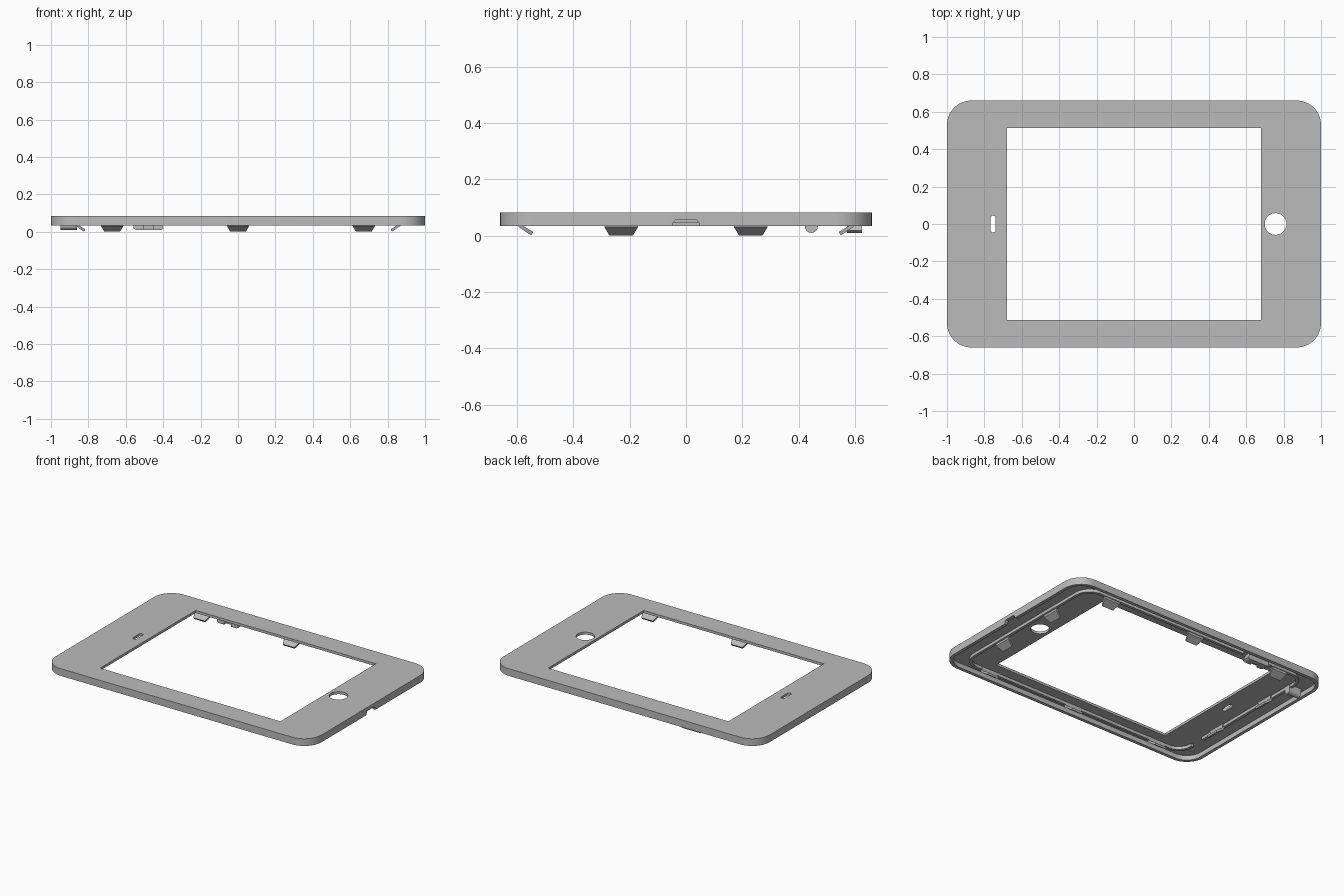
import bpy, bmesh, math
from mathutils import Matrix, Vector

if "Cube" in bpy.data.objects:
    bpy.data.objects.remove(bpy.data.objects["Cube"], do_unlink=True)

grey = bpy.data.materials.new("mid_grey")
grey.use_nodes = True
grey.diffuse_color = (0.5, 0.5, 0.5, 1)
grey.node_tree.nodes["Principled BSDF"].inputs["Base Color"].default_value = grey.diffuse_color

BOTTOM, CEILING, TOP = 0.034, 0.066, 0.083
AXES = {"x": lambda a, b, h: (h, a, b), "y": lambda a, b, h: (a, h, b), "z": lambda a, b, h: (a, b, h)}


def rounded(cx, cy, hx, hy, r, n=10):
    """Outline of a rounded rectangle, counter-clockwise."""
    pts = []
    for k, (sx, sy) in enumerate([(1, 1), (-1, 1), (-1, -1), (1, -1)]):
        for i in range(n + 1):
            a = math.pi / 2 * (k + i / n)
            p = (cx + sx * (hx - r) + r * math.cos(a), cy + sy * (hy - r) + r * math.sin(a))
            if not pts or math.dist(p, pts[-1]) > 1e-5:
                pts.append(p)
    if math.dist(pts[0], pts[-1]) < 1e-5:
        pts.pop()
    return pts


def box(cx, cy, hx, hy):
    return [(cx - hx, cy - hy), (cx + hx, cy - hy), (cx + hx, cy + hy), (cx - hx, cy + hy)]


def prism(name, pts, lo, hi, axis="z"):
    """Extrude a flat outline along an axis."""
    bm = bmesh.new()
    face = bm.faces.new([bm.verts.new(AXES[axis](a, b, lo)) for a, b in pts])
    ext = bmesh.ops.extrude_face_region(bm, geom=[face])
    verts = [v for v in ext["geom"] if isinstance(v, bmesh.types.BMVert)]
    bmesh.ops.translate(bm, verts=verts, vec=AXES[axis](0, 0, hi - lo))
    bmesh.ops.recalc_face_normals(bm, faces=bm.faces)
    return link(name, bm)


def link(name, bm):
    mesh = bpy.data.meshes.new(name)
    bm.to_mesh(mesh)
    bm.free()
    ob = bpy.data.objects.new(name, mesh)
    bpy.context.collection.objects.link(ob)
    return ob


def finish(ob, cutters=()):
    """Apply cuts and modifiers, then colour and shade the part."""
    for c in cutters:
        mod = ob.modifiers.new("cut", "BOOLEAN")
        mod.operation, mod.solver, mod.object = "DIFFERENCE", "EXACT", c
    bpy.context.view_layer.update()
    dg = bpy.context.evaluated_depsgraph_get()
    mesh = bpy.data.meshes.new_from_object(ob.evaluated_get(dg))
    ob.modifiers.clear()
    ob.data = mesh
    mesh.materials.clear()
    mesh.materials.append(grey)
    mesh.shade_smooth()
    mesh.set_sharp_from_angle(angle=math.radians(30))
    for c in cutters:
        bpy.data.objects.remove(c, do_unlink=True)


# Bezel: rounded slab hollowed from below, with window, button hole, slot and edge notch
bezel = prism("bezel", rounded(0, 0, 1, 0.66, 0.13, 12), BOTTOM, TOP)
finish(bezel, [
    prism("cavity", rounded(0, 0, 0.978, 0.638, 0.108, 12), 0, CEILING),
    prism("window", box(0, 0, 0.678, 0.513), 0, 0.2),
    prism("button_hole", rounded(0.757, 0, 0.058, 0.058, 0.058), 0, 0.2),
    prism("speaker_slot", rounded(-0.753, 0, 0.0135, 0.045, 0.013, 5), 0, 0.2),
    prism("notch", [(-0.05, 0), (0.05, 0), (0.047, 0.045), (0.036, 0.058),
                    (-0.036, 0.058), (-0.047, 0.045)], 0.9, 1.1, "x"),
])

# Inner rail following the rim, broken at one corner and beside the bracket
rail = prism("inner_rail", rounded(0, 0, 0.88, 0.6, 0.11), 0.046, CEILING + 0.002)
finish(rail, [
    prism("rail_inside", rounded(0, 0, 0.862, 0.582, 0.092), 0, 0.2),
    prism("rail_gap", box(-0.87, -0.43, 0.06, 0.05), 0, 0.2),
    prism("bracket_gap", box(-0.48, 0.6, 0.1, 0.05), 0, 0.2),
])


def clip(name, x, y, angle):
    """Snap clip: upright stem with a tapered lip leaning inward."""
    bm = bmesh.new()
    rows = [(0.06, 0, CEILING + 0.004), (0.06, 0, BOTTOM), (0.042, 0.042, 0.007)]
    loops = [[bm.verts.new((s * u, v, z)) for s in (-1, 1)] for u, v, z in rows]
    for a, b in zip(loops, loops[1:]):
        bm.faces.new((a[0], a[1], b[1], b[0]))
    bm.transform(Matrix.Translation(Vector((x, y, 0))) @ Matrix.Rotation(angle, 4, "Z"))
    ob = link(name, bm)
    mod = ob.modifiers.new("thickness", "SOLIDIFY")
    mod.thickness, mod.offset = 0.014, 0
    finish(ob)


# Snap clips along all four sides
for i, x in enumerate((-0.673, 0, 0.673)):
    clip(f"front_clip_{i + 1}", x, -0.588, 0)
    clip(f"back_clip_{i + 1}", x, 0.588, math.pi)
for i, y in enumerate((-0.23, 0.23)):
    clip(f"left_clip_{i + 1}", 0.862, y, math.pi / 2)
    clip(f"right_clip_{i + 1}", -0.862, y, -math.pi / 2)

# Bracket on the back edge, with a groove between two lugs
bracket = prism("bracket", [(-0.56, CEILING), (-0.56, 0.018), (-0.545, 0.01), (-0.41, 0.01),
                            (-0.397, 0.018), (-0.42, CEILING)], 0.572, 0.625, "y")
finish(bracket, [prism("groove", box(-0.48, 0.57, 0.025, 0.025), 0, 0.045)])

# Half-round tab beside the right edge
arc = [(0.445 + 0.023 * math.cos(a), 0.033 + 0.023 * math.sin(a))
       for a in (math.pi * (1 + i / 12) for i in range(13))]
finish(prism("round_tab", [(0.422, CEILING)] + arc + [(0.468, CEILING)], -0.95, -0.86, "x"))
